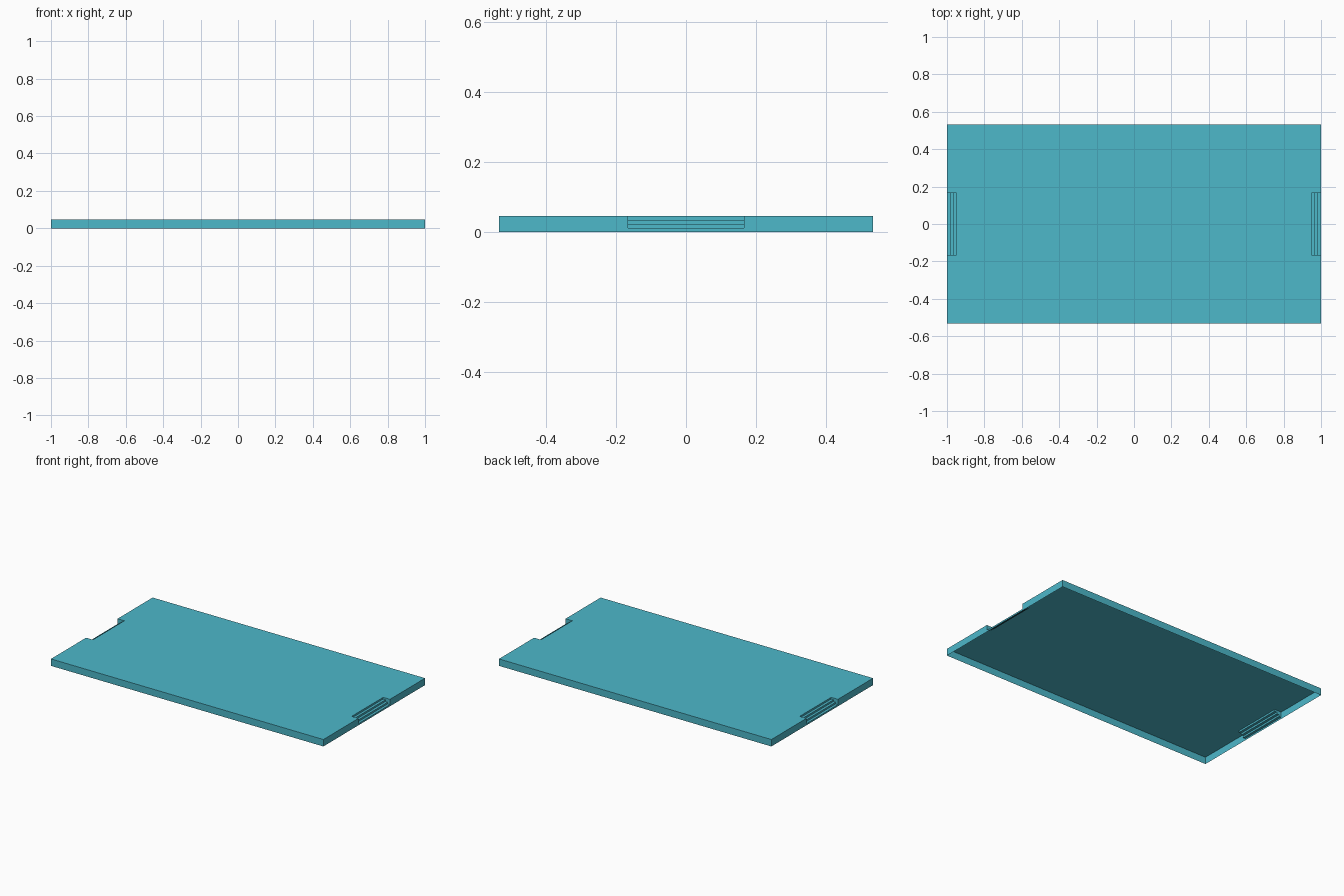
import bpy, bmesh

if "Cube" in bpy.data.objects:
    bpy.data.objects.remove(bpy.data.objects["Cube"])

W, D, H = 1.0, 0.533, 0.046      # half length, half depth, height
GRIP = 0.165                     # half width of each finger grip
STEPS, RUN, LIP = 3, 0.05, 0.011  # stepped grip cut into each end

mat = bpy.data.materials.new("teal")
mat.diffuse_color = (0.074, 0.479, 0.591, 1)
mat.use_nodes = True
mat.node_tree.nodes["Principled BSDF"].inputs["Base Color"].default_value = mat.diffuse_color


def make_object(name, bm):
    bmesh.ops.remove_doubles(bm, verts=bm.verts, dist=1e-5)
    mesh = bpy.data.meshes.new(name)
    bm.to_mesh(mesh)
    bm.free()
    mesh.materials.append(mat)
    obj = bpy.data.objects.new(name, mesh)
    bpy.context.collection.objects.link(obj)
    return obj


def face(bm, pts):
    bm.faces.new([bm.verts.new(p) for p in pts])


def sweep(bm, profile, y0, y1):
    """Sheet following an x-z profile (left to right) between two depths."""
    for (xa, za), (xb, zb) in zip(profile, profile[1:]):
        face(bm, [(xa, y0, za), (xb, y0, zb), (xb, y1, zb), (xa, y1, za)])


# Stair profile of the right end, from the top plate down to the low lip
stairs = [(W - RUN, H)]
for i in range(STEPS):
    z = H - (H - LIP) * (i + 1) / STEPS
    stairs += [(W - RUN + RUN * i / STEPS, z), (W - RUN + RUN * (i + 1) / STEPS, z)]

plain = [(-W, 0), (-W, H), (W, H), (W, 0)]
right = stairs + [(W, 0)]
middle = [(-x, z) for x, z in reversed(right)] + right

# Open-bottomed thin shell: top plate and end walls
bm = bmesh.new()
sweep(bm, plain, -D, -GRIP)
sweep(bm, middle, -GRIP, GRIP)
sweep(bm, plain, GRIP, D)

# Front and back walls
for s in (-1, 1):
    face(bm, [(-s * x, s * D, z) for x, z in reversed(plain)][::-1]
         if s < 0 else [(x, D, z) for x, z in plain])
    # Side cheeks closing the grip recesses
    for e in (-1, 1):
        cheek = [(e * x, s * GRIP, z) for x, z in stairs + [(W, H)]]
        face(bm, cheek if s * e > 0 else cheek[::-1])

# Outward normals for the front wall and recess cheeks
bm.normal_update()
for f in bm.faces:
    c = f.calc_center_median()
    if abs(f.normal.y) > 0.9:
        want = (1 if c.y > 0 else -1) * (1 if abs(c.y) > GRIP + 0.01 else -1)
        if f.normal.y * want < 0:
            f.normal_flip()
make_object("tray_lid", bm)
